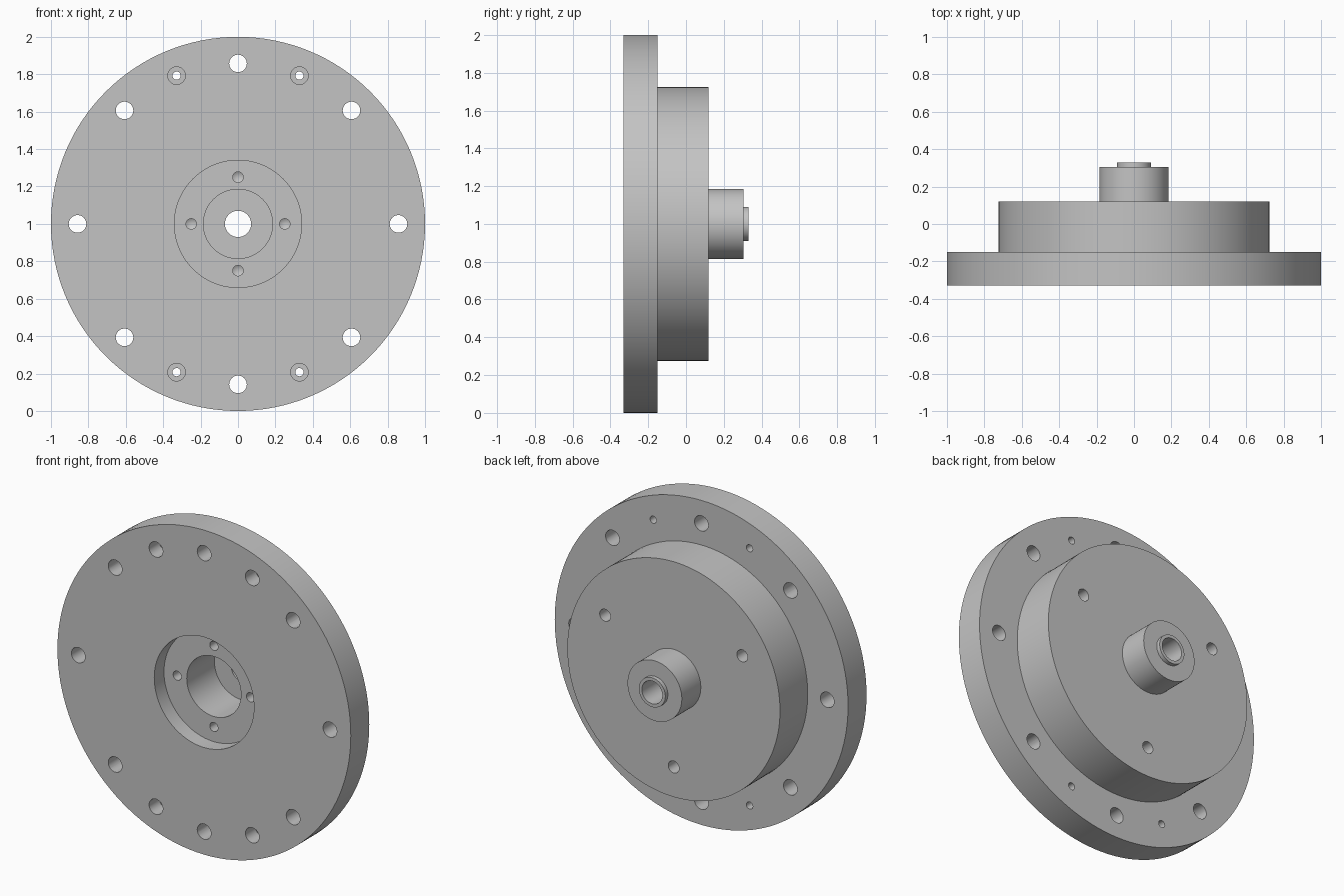
import bpy, bmesh
from math import sin, cos, pi, radians

cube = bpy.data.objects.get("Cube")
if cube:
    bpy.data.objects.remove(cube, do_unlink=True)

CENTRE_Z = 1.0
FRONT, FLANGE_BACK, BODY_BACK = -0.33, -0.15, 0.12
RECESS = -0.235


def lathe(bm, profile, x=0.0, z=CENTRE_Z, sides=32):
    """Revolve a closed (radius, y) profile about an axis parallel to y."""
    rings = []
    for r, y in profile:
        if r == 0:
            rings.append([bm.verts.new((x, y, z))] * sides)
        else:
            rings.append([bm.verts.new((x + r * cos(2 * pi * i / sides), y,
                                        z + r * sin(2 * pi * i / sides)))
                          for i in range(sides)])
    for a, b in zip(rings, rings[1:] + rings[:1]):
        for i in range(sides):
            j = (i + 1) % sides
            corners = list(dict.fromkeys((a[i], a[j], b[j], b[i])))
            if len(corners) > 2:
                bm.faces.new(corners)


def to_object(bm, name):
    bmesh.ops.recalc_face_normals(bm, faces=bm.faces)
    mesh = bpy.data.meshes.new(name)
    bm.to_mesh(mesh)
    bm.free()
    obj = bpy.data.objects.new(name, mesh)
    bpy.context.collection.objects.link(obj)
    return obj


def drill_circle(bm, profile, radius, angles):
    for a in angles:
        lathe(bm, profile, radius * cos(radians(a)),
              CENTRE_Z + radius * sin(radians(a)))


# Turned flange: spigot, hub, body, rim, front recess and stepped bore
bm = bmesh.new()
lathe(bm, [(0.07, 0.33), (0.09, 0.33), (0.09, 0.305), (0.185, 0.305),
           (0.185, BODY_BACK), (0.725, BODY_BACK), (0.725, FLANGE_BACK),
           (1, FLANGE_BACK), (1, FRONT), (0.34, FRONT), (0.34, RECESS),
           (0.185, RECESS), (0.185, 0.035), (0.07, 0.035)], sides=128)
flange = to_object(bm, "flanged_hub")

# Drills
bm = bmesh.new()
start, end = FRONT - 0.05, FLANGE_BACK + 0.05
# bolt holes through the rim
drill_circle(bm, [(0, start), (0.047, start), (0.047, end), (0, end)],
             0.858, range(0, 360, 45))
# counterbored screw holes
seat = FRONT + 0.1
drill_circle(bm, [(0, start), (0.047, start), (0.047, seat),
                  (0.022, seat), (0.022, end), (0, end)],
             0.858, (67.5, 112.5, 247.5, 292.5))
# blind holes in the recess floor
drill_circle(bm, [(0, RECESS - 0.05), (0.028, RECESS - 0.05),
                  (0.028, RECESS + 0.12), (0, RECESS + 0.137)],
             0.25, range(0, 360, 90))
# blind holes in the back of the body
drill_circle(bm, [(0, BODY_BACK + 0.05), (0.037, BODY_BACK + 0.05),
                  (0.037, BODY_BACK - 0.13), (0, BODY_BACK - 0.15)],
             0.54, (30, 150, 270))
drills = to_object(bm, "drills")
drills.hide_render = True

# Cut the holes, then discard the drills
bpy.ops.object.select_all(action='DESELECT')
bpy.context.view_layer.objects.active = flange
flange.select_set(True)
cut = flange.modifiers.new("holes", 'BOOLEAN')
cut.operation = 'DIFFERENCE'
cut.solver = 'EXACT'
cut.object = drills
bpy.ops.object.modifier_apply(modifier=cut.name)
bpy.data.objects.remove(drills, do_unlink=True)

# Plain grey metal
grey = bpy.data.materials.new("machined grey")
grey.use_nodes = True
colour = (0.55, 0.55, 0.55, 1)
grey.diffuse_color = colour
grey.node_tree.nodes["Principled BSDF"].inputs["Base Color"].default_value = colour
flange.data.materials.clear()
flange.data.materials.append(grey)
bpy.ops.object.shade_smooth_by_angle(angle=radians(30))
